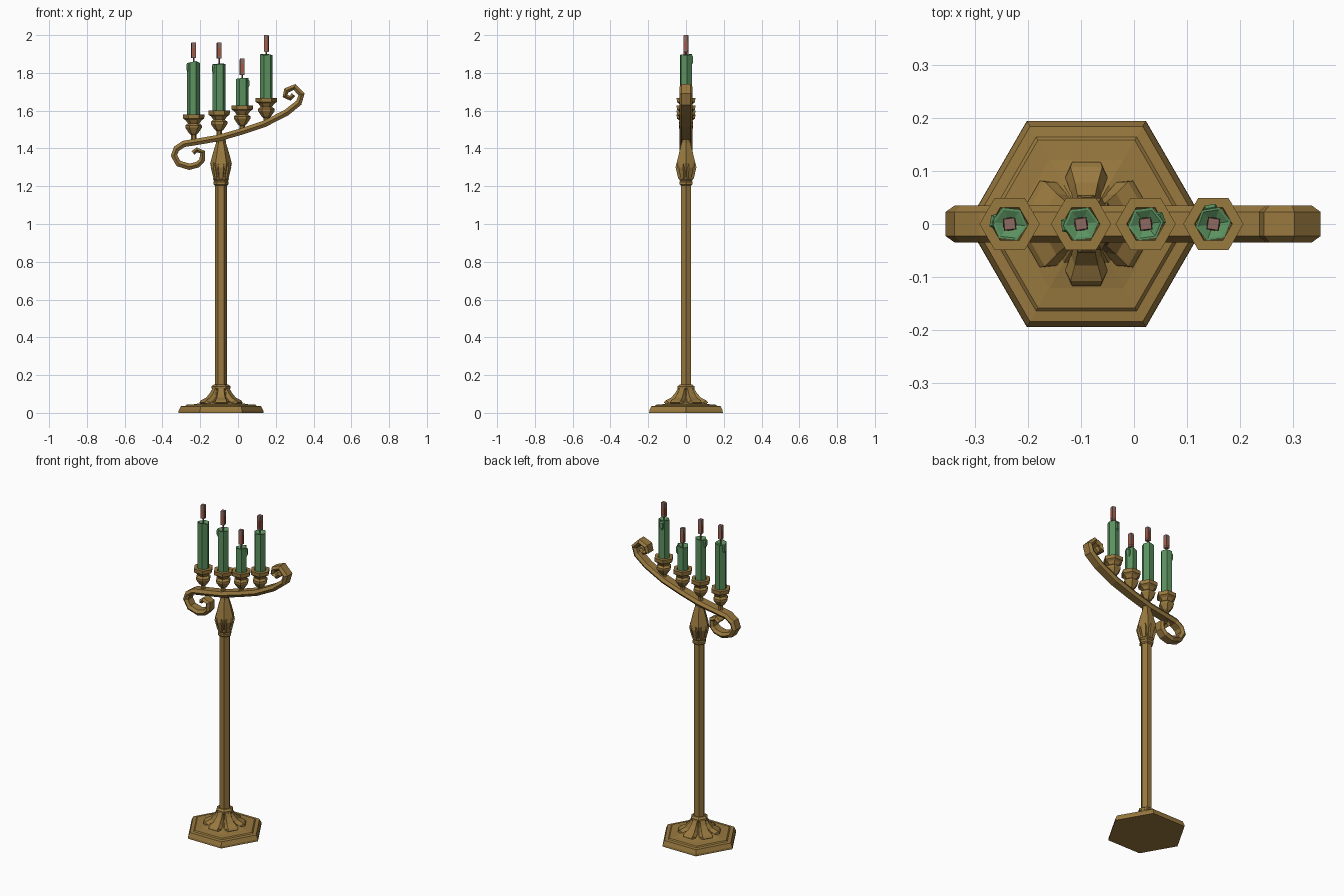
import bpy, bmesh, math, random
from mathutils import Vector

if "Cube" in bpy.data.objects:
    bpy.data.objects.remove(bpy.data.objects["Cube"])

random.seed(4)


def material(name, rgb):
    m = bpy.data.materials.new(name)
    m.diffuse_color = (*rgb, 1)
    m.use_nodes = True
    m.node_tree.nodes["Principled BSDF"].inputs["Base Color"].default_value = m.diffuse_color
    return m


BRASS = material("aged brass", (0.318, 0.192, 0.050))
WAX = material("green wax", (0.105, 0.285, 0.115))
EMBER = material("ember red", (0.45, 0.085, 0.045))
ASH = material("dusty wick", (0.27, 0.145, 0.12))


def build(name, verts, faces, mat):
    me = bpy.data.meshes.new(name)
    me.from_pydata(verts, [], faces)
    me.materials.append(mat)
    ob = bpy.data.objects.new(name, me)
    bpy.context.collection.objects.link(ob)
    return ob


def loft(name, rings, mat):
    """Skin a list of equal rings and cap both ends."""
    n = len(rings[0])
    verts = [v for ring in rings for v in ring]
    faces = [(i * n + j, i * n + (j + 1) % n, (i + 1) * n + (j + 1) % n, (i + 1) * n + j)
             for i in range(len(rings) - 1) for j in range(n)]
    faces += [tuple(reversed(range(n))), tuple(range(len(verts) - n, len(verts)))]
    return build(name, verts, faces, mat)


def lathe(name, cx, profile, mat, sides=6, turn=0.0, jitter=None):
    rings = []
    for i, (r, z) in enumerate(profile):
        ring = []
        for j in range(sides):
            a = turn + math.tau * j / sides
            dz = jitter[j] if jitter and i in (1, 2) else 0
            ring.append((cx + r * math.cos(a), r * math.sin(a), z + dz))
        rings.append(ring)
    return loft(name, rings, mat)


def rib(name, cx, angle, stations, depth, mat):
    """Raised leaf running along stations of (radius, height, half width)."""
    d = Vector((math.cos(angle), math.sin(angle), 0))
    s = Vector((-d.y, d.x, 0))
    rings = []
    for r, z, w in stations:
        top = Vector((cx, 0, z)) + d * r
        low = top - d * depth - Vector((0, 0, depth * 0.6))
        rings.append([low - s * w, low + s * w, top + s * w * 0.75, top - s * w * 0.75])
    return loft(name, rings, mat)


PX = -0.09  # pole position

# Stepped hexagonal foot
lathe("foot", PX, [(0.225, 0), (0.224, 0.012), (0.213, 0.035), (0.190, 0.037), (0.183, 0.043),
                   (0.14, 0.046), (0.085, 0.056), (0.052, 0.085), (0.042, 0.13)], BRASS)
for k in range(6):
    rib("foot_leaf", PX, math.radians(30 + 60 * k),
        [(0.042, 0.132, 0.020), (0.056, 0.107, 0.023), (0.078, 0.081, 0.029),
         (0.108, 0.066, 0.040), (0.117, 0.054, 0.036)], 0.02, BRASS)

# Pole with collars
lathe("lower_collar", PX, [(0.042, 0.122), (0.051, 0.130), (0.051, 0.141), (0.038, 0.150)], BRASS)
lathe("pole", PX, [(0.031, 0.14), (0.031, 1.215)], BRASS)
lathe("upper_collar", PX, [(0.032, 1.203), (0.041, 1.210), (0.041, 1.223), (0.034, 1.230)], BRASS)

# Bulb under the arm, with leaves
lathe("bulb", PX, [(0.034, 1.225), (0.042, 1.236), (0.039, 1.25), (0.051, 1.29), (0.057, 1.322),
                   (0.040, 1.385), (0.026, 1.43), (0.024, 1.46)], BRASS)
for k in range(6):
    rib("bulb_leaf", PX, math.radians(30 + 60 * k),
        [(0.040, 1.238, 0.012), (0.046, 1.262, 0.014), (0.055, 1.300, 0.019),
         (0.050, 1.326, 0.012)], 0.012, BRASS)

# Scrolled arm, hexagonal in section
path = [(-0.238, 1.376), (-0.218, 1.393), (-0.187, 1.380), (-0.190, 1.338), (-0.212, 1.315),
        (-0.257, 1.303), (-0.315, 1.320), (-0.339, 1.363), (-0.326, 1.398), (-0.287, 1.424),
        (-0.19, 1.440), (-0.098, 1.456), (0.02, 1.490), (0.14, 1.530), (0.257, 1.590),
        (0.322, 1.642), (0.336, 1.686), (0.299, 1.725), (0.256, 1.707), (0.249, 1.678),
        (0.276, 1.665), (0.294, 1.685)]
rings = []
for i, p in enumerate(path):
    a, b = path[max(i - 1, 0)], path[min(i + 1, len(path) - 1)]
    t = Vector((b[0] - a[0], b[1] - a[1])).normalized()
    edge = min(i, len(path) - 1 - i)
    h = 0.012 + 0.005 * min(edge / 5, 1)
    rings.append([(p[0] - t.y * n * h, y, p[1] + t.x * n * h) for y, n in
                  ((0.035, 0), (0.023, 1), (-0.023, 1), (-0.035, 0), (-0.023, -1), (0.023, -1))])
loft("scroll_arm", rings, BRASS)

# Cups, candles and wicks: x, arm height, cup top, candle top, wick base, wick tip, drip angle
candles = [(-0.235, 1.430, 1.580, 1.857, 1.880, 1.962, 170),
           (-0.100, 1.455, 1.600, 1.850, 1.877, 1.962, 185),
           (0.022, 1.490, 1.628, 1.770, 1.790, 1.877, 20),
           (0.150, 1.533, 1.668, 1.898, 1.912, 2.000, 100)]
for x, arm, top, wax, w0, w1, drip in candles:
    lathe("candle_cup", x, [(0.019, arm), (0.014, arm + 0.022), (0.014, top - 0.108),
                            (0.024, top - 0.100), (0.044, top - 0.070), (0.044, top - 0.058),
                            (0.030, top - 0.048), (0.043, top - 0.030), (0.056, top - 0.022),
                            (0.057, top), (0.036, top), (0.034, top - 0.008)], BRASS)
    turn = math.radians(random.uniform(-12, 12))
    lathe("candle", x, [(0.034, top - 0.02), (0.034, wax), (0.029, wax), (0.006, wax - 0.014)],
          WAX, turn=turn, jitter=[random.uniform(-0.006, 0.006) for _ in range(6)])
    rib("wax_drip", x, math.radians(drip),
        [(0.031, wax - 0.004, 0.011), (0.037, wax - 0.012, 0.014),
         (0.037, wax - 0.040, 0.011), (0.031, wax - 0.055, 0.006)], 0.010, WAX)
    lathe("wick_stem", x, [(0.004, wax - 0.016), (0.004, w0 + 0.002)], ASH, sides=4)
    turn = math.radians(45 + random.uniform(-10, 10))
    lathe("wick_end", x, [(0.0165, w0), (0.0165, w1 - 0.006), (0.0145, w1)], ASH,
          sides=4, turn=turn)
    # Glowing strips on the four sides and beneath
    for k in range(4):
        rib("ember_strip", x, turn + math.radians(45 + 90 * k),
            [(0.0127, w0 + 0.012, 0.0065), (0.0127, w1 - 0.030, 0.0065)], 0.003, EMBER)
    lathe("ember_base", x, [(0.013, w0 - 0.002), (0.013, w0 + 0.002)], EMBER, sides=4, turn=turn)

# Make all normals face outward
for ob in bpy.data.objects:
    bm = bmesh.new()
    bm.from_mesh(ob.data)
    bmesh.ops.recalc_face_normals(bm, faces=bm.faces)
    bm.to_mesh(ob.data)
    bm.free()
